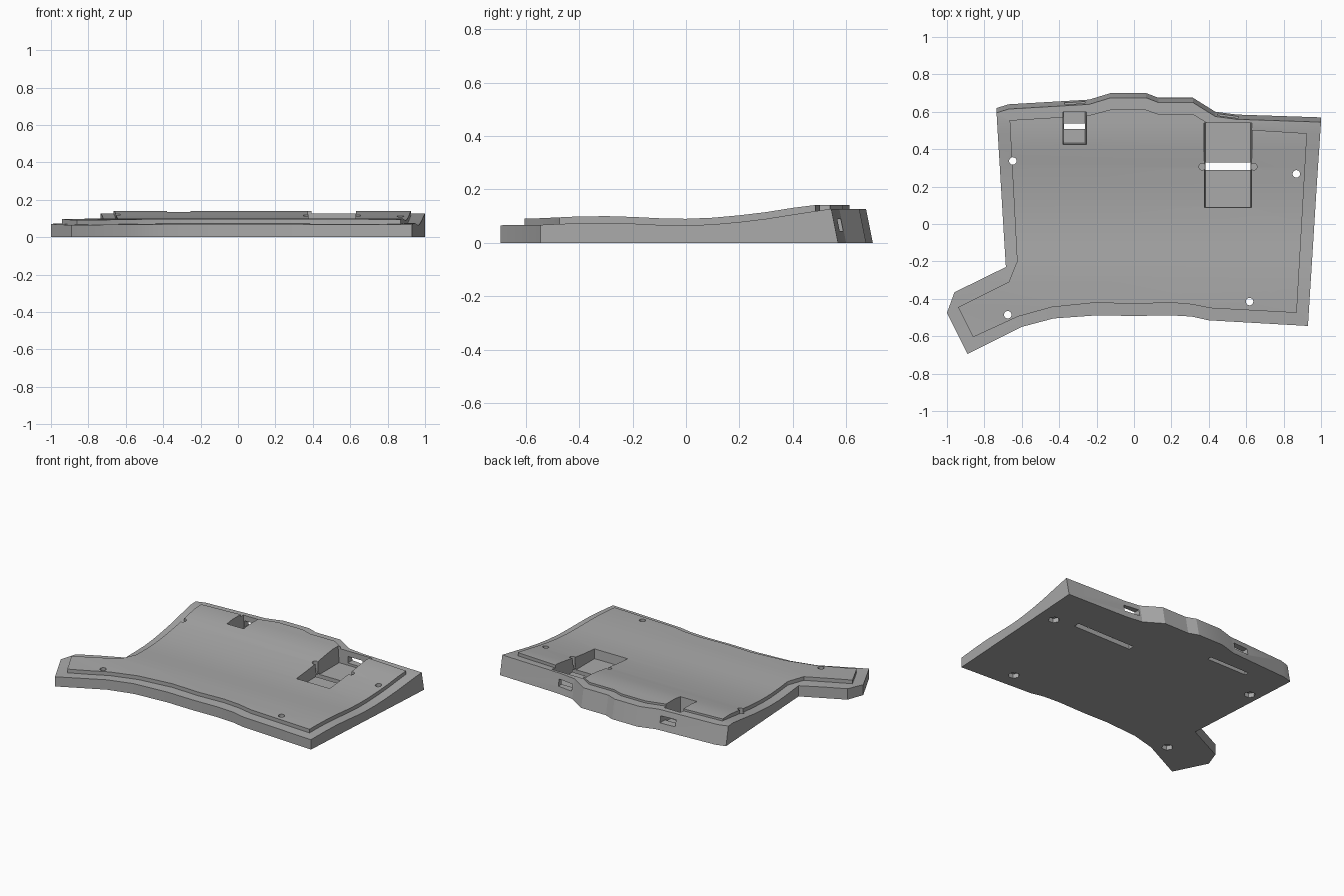
import bpy, bmesh, math

cube = bpy.data.objects.get("Cube")
if cube:
    bpy.data.objects.remove(cube, do_unlink=True)

grey = bpy.data.materials.new("plain grey")
grey.use_nodes = True
COLOUR = (0.4, 0.4, 0.4, 1)
grey.diffuse_color = COLOUR
grey.node_tree.nodes["Principled BSDF"].inputs["Base Color"].default_value = COLOUR


def loft(name, low, high):
    """Closed solid between two matching loops of 3D points."""
    bm = bmesh.new()
    a = [bm.verts.new(p) for p in low]
    b = [bm.verts.new(p) for p in high]
    n = len(a)
    bm.faces.new(a)
    bm.faces.new(b)
    for i in range(n):
        j = (i + 1) % n
        bm.faces.new((a[i], a[j], b[j], b[i]))
    bmesh.ops.recalc_face_normals(bm, faces=bm.faces)
    mesh = bpy.data.meshes.new(name)
    bm.to_mesh(mesh)
    bm.free()
    mesh.materials.append(grey)
    ob = bpy.data.objects.new(name, mesh)
    bpy.context.collection.objects.link(ob)
    return ob


def prism(name, outline, z0, z1, lean=0.0):
    """Upright prism whose back edge can lean forward with height."""
    def level(z):
        return [(x, y - (lean * z if y > 0.5 else 0), z) for x, y in outline]
    return loft(name, level(z0), level(z1))


def box(name, x0, x1, y0, y1, z0, z1, draft=0.0):
    d = draft
    low = [(x0 + d, y0 + d), (x1 - d, y0 + d), (x1 - d, y1), (x0 + d, y1)]
    high = [(x0, y0), (x1, y0), (x1, y1), (x0, y1)]
    return loft(name, [(x, y, z0) for x, y in low], [(x, y, z1) for x, y in high])


def drill(name, x, y, r, z0, z1, sides):
    ring = [(x + r * math.cos(math.tau * i / sides), y + r * math.sin(math.tau * i / sides))
            for i in range(sides)]
    return prism(name, ring, z0, z1)


def combine(ob, tool, operation):
    mod = ob.modifiers.new("combine", 'BOOLEAN')
    mod.operation, mod.solver, mod.object = operation, 'EXACT', tool
    bpy.context.view_layer.objects.active = ob
    bpy.ops.object.modifier_apply(modifier=mod.name)
    bpy.data.objects.remove(tool, do_unlink=True)


def under_curve(name, curve, z0):
    """Solid below a front-to-back height curve."""
    side = [(-0.9, z0)] + curve + [(0.9, z0)]
    return loft(name, [(-1.3, y, z) for y, z in side], [(1.3, y, z) for y, z in side])


# Outer case with a wavy top and leaning back wall
outer = [(-.735, .62), (-.67, .64), (-.24, .665), (-.125, .70), (.065, .70), (.13, .675),
         (.315, .675), (.435, .60), (.55, .585), (1, .57), (.93, -.545), (.40, -.515),
         (.31, -.495), (.19, -.488), (0, -.492), (-.19, -.488), (-.43, -.505), (-.60, -.55),
         (-.89, -.695), (-1, -.475), (-.96, -.365), (-.685, -.23)]
rim_curve = [(-.9, .064), (-.55, .067), (-.42, .073), (-.3, .075), (-.2, .072), (-.1, .067),
             (0, .065), (.1, .069), (.2, .078), (.3, .09), (.4, .106), (.48, .118),
             (.54, .127), (.9, .127)]
case = prism("keyboard_case", outer, 0, 0.3, lean=0.2)
combine(case, under_curve("rim_form", rim_curve, -0.1), 'INTERSECT')

# Raised inner plateau
inner = [(-.665, .555), (-.245, .58), (-.125, .612), (.06, .612), (.13, .588), (.315, .588),
         (.435, .515), (.925, .485), (.87, -.475), (.41, -.45), (.31, -.43), (.19, -.42),
         (0, -.428), (-.20, -.42), (-.44, -.445), (-.62, -.495), (-.86, -.605),
         (-.94, -.445), (-.67, -.31), (-.625, -.20)]
top_curve = [(y, min(z + 0.025, 0.141)) for y, z in rim_curve]
plateau = prism("plateau", inner, 0.03, 0.3)
combine(plateau, under_curve("plateau_form", top_curve, -0.1), 'INTERSECT')
combine(case, plateau, 'UNION')

# Pockets with drafted walls, strap slots beneath, ports through the back wall
for x0, x1, y0, y1, slot_y, slot_half, slot_w in (
        (-.385, -.25, .42, .60, .522, .15, .03), (.37, .635, .08, .54, .31, .22, .04)):
    mid = (x0 + x1) / 2
    combine(case, box("pocket", x0, x1, y0, y1, 0.03, 0.2, draft=0.012), 'DIFFERENCE')
    combine(case, box("slot", mid - slot_half, mid + slot_half, slot_y - slot_w / 2,
                      slot_y + slot_w / 2, -0.05, 0.04), 'DIFFERENCE')
    combine(case, box("port", mid - .055, mid + .055, y1 - .05, .8, 0.045, 0.09), 'DIFFERENCE')

# Pin notches beside the large pocket
for x in (.365, .64):
    combine(case, drill("notch", x, .306, .018, 0.05, 0.2, 12), 'DIFFERENCE')

# Screw holes with hexagonal recesses underneath
for x, y in ((-.648, .337), (.868, .268), (.618, -.415), (-.675, -.485)):
    combine(case, drill("screw_hole", x, y, .02, -0.05, 0.3, 20), 'DIFFERENCE')
    combine(case, drill("nut_recess", x, y, .036, -0.05, 0.03, 6), 'DIFFERENCE')

bpy.ops.object.select_all(action='DESELECT')
case.select_set(True)
bpy.context.view_layer.objects.active = case
bpy.ops.object.shade_smooth_by_angle(angle=math.radians(20))
